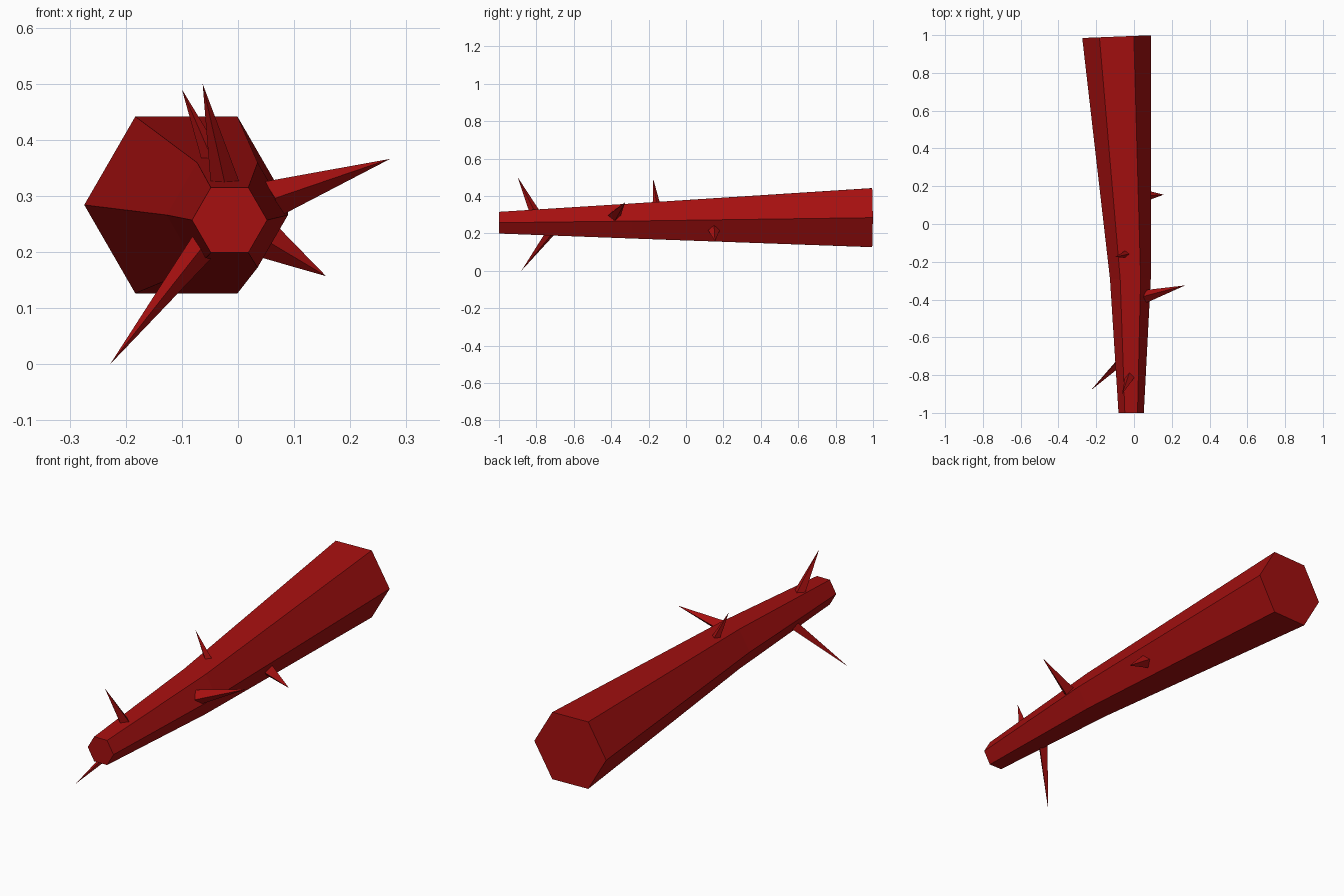
import bpy, bmesh, math
from mathutils import Vector

cube = bpy.data.objects.get("Cube")
if cube:
    bpy.data.objects.remove(cube, do_unlink=True)

red = bpy.data.materials.new("deep red")
red.use_nodes = True
color = (0.38, 0.005, 0.005, 1)
red.diffuse_color = color
red.node_tree.nodes["Principled BSDF"].inputs["Base Color"].default_value = color


def finish(bm, name):
    bmesh.ops.recalc_face_normals(bm, faces=bm.faces)
    mesh = bpy.data.meshes.new(name)
    bm.to_mesh(mesh)
    bm.free()
    mesh.materials.append(red)
    obj = bpy.data.objects.new(name, mesh)
    bpy.context.collection.objects.link(obj)
    return obj


# Six-sided stem, lofted through hexagon sections: centre, radius, tilt
SIDES = 6
sections = [
    ((-0.015, -1.0, 0.257), 0.067, 0.0),
    ((-0.019, -0.29, 0.266), 0.108, 0.02),
    ((-0.092, 0.992, 0.284), 0.182, 0.04),
]
bm = bmesh.new()
rings = []
for (x, y, z), radius, tilt in sections:
    ring = []
    for i in range(SIDES):
        a = math.tau * i / SIDES
        dx = radius * math.cos(a)
        ring.append(bm.verts.new((x + dx, y + tilt * dx, z + radius * math.sin(a))))
    rings.append(ring)
for low, high in zip(rings, rings[1:]):
    for i in range(SIDES):
        j = (i + 1) % SIDES
        bm.faces.new((low[i], low[j], high[j], high[i]))
bm.faces.new(rings[0])
bm.faces.new(rings[-1])
finish(bm, "stem")


# Four-sided thorns, each sunk a little into the stem
def thorn(name, base, tip, radius):
    base, tip = Vector(base), Vector(tip)
    axis = (tip - base).normalized()
    base = base - axis * 0.015
    side = axis.cross(Vector((0, 1, 0))).normalized()
    along = side.cross(axis)
    bm = bmesh.new()
    corners = [bm.verts.new(base + radius * d) for d in (side, along, -side, -along)]
    peak = bm.verts.new(tip)
    bm.faces.new(corners)
    for i in range(4):
        bm.faces.new((corners[i], corners[(i + 1) % 4], peak))
    finish(bm, name)


thorn("upper_front_thorn", (-0.024, -0.815, 0.325), (-0.063, -0.9, 0.5), 0.027)
thorn("upper_middle_thorn", (-0.048, -0.16, 0.37), (-0.1, -0.175, 0.49), 0.02)
thorn("left_thorn", (0.072, -0.38, 0.298), (0.271, -0.325, 0.366), 0.034)
thorn("lower_left_thorn", (0.06, 0.15, 0.215), (0.157, 0.155, 0.157), 0.034)
thorn("lower_right_thorn", (-0.068, -0.725, 0.203), (-0.228, -0.88, 0.0), 0.026)
